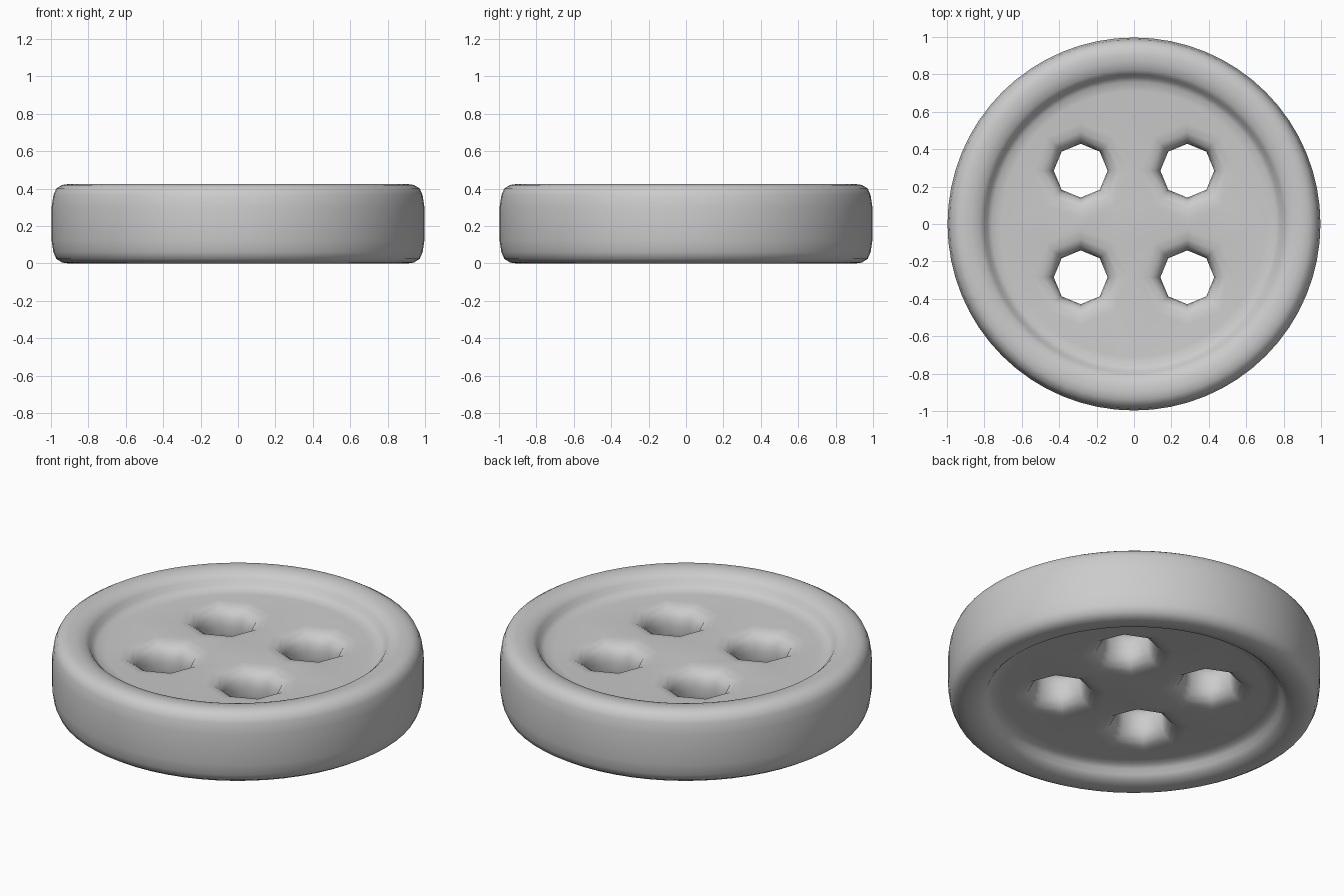
import bpy, bmesh, math

if "Cube" in bpy.data.objects:
    bpy.data.objects.remove(bpy.data.objects["Cube"])

MID = 0.2125
SEG = 64
bm = bmesh.new()

def ring(cx, cy, r, z, n):
    return [bm.verts.new((cx + r * math.cos(2 * math.pi * i / n),
                          cy + r * math.sin(2 * math.pi * i / n), z)) for i in range(n)]

def bridge(rings):
    for a, b in zip(rings, rings[1:]):
        n = len(a)
        for i in range(n):
            j = (i + 1) % n
            bm.faces.new((a[i], a[j], b[j], b[i]))

def loop_edges(r):
    return [bm.edges.get((r[i], r[(i + 1) % len(r)])) for i in range(len(r))]

def mirrored(half):
    return half + [(r, 2 * MID - z) for r, z in reversed(half)]

# rounded rim: from the top floor, over the rim, down to the bottom floor
rim = mirrored([(0.71, 0.339), (0.76, 0.344), (0.785, 0.362), (0.80, 0.388),
                (0.825, 0.411), (0.87, 0.423), (0.905, 0.425), (0.94, 0.420),
                (0.972, 0.400), (0.987, 0.365), (0.997, 0.30)])
rim_rings = [ring(0, 0, r, z, SEG) for r, z in rim]
bridge(rim_rings)

# four eight-sided thread holes with softened lips
hole = mirrored([(0.255, 0.338), (0.205, 0.331), (0.17, 0.310), (0.15, 0.272), (0.144, 0.235)])
tops, bottoms = loop_edges(rim_rings[0]), loop_edges(rim_rings[-1])
for sx in (-1, 1):
    for sy in (-1, 1):
        rings = [ring(0.285 * sx, 0.285 * sy, r, z, 8) for r, z in hole]
        bridge(rings)
        tops += loop_edges(rings[0])
        bottoms += loop_edges(rings[-1])

# recessed floors around the holes
for edges in (tops, bottoms):
    bmesh.ops.triangle_fill(bm, edges=edges, use_beauty=True, use_dissolve=False)
bmesh.ops.recalc_face_normals(bm, faces=bm.faces[:])
for f in bm.faces:
    f.smooth = True

mesh = bpy.data.meshes.new("button")
bm.to_mesh(mesh)
bm.free()
button = bpy.data.objects.new("button", mesh)
bpy.context.collection.objects.link(button)

mat = bpy.data.materials.new("light grey")
mat.diffuse_color = (0.6, 0.6, 0.6, 1)
mat.use_nodes = True
mat.node_tree.nodes["Principled BSDF"].inputs["Base Color"].default_value = mat.diffuse_color
mesh.materials.append(mat)
